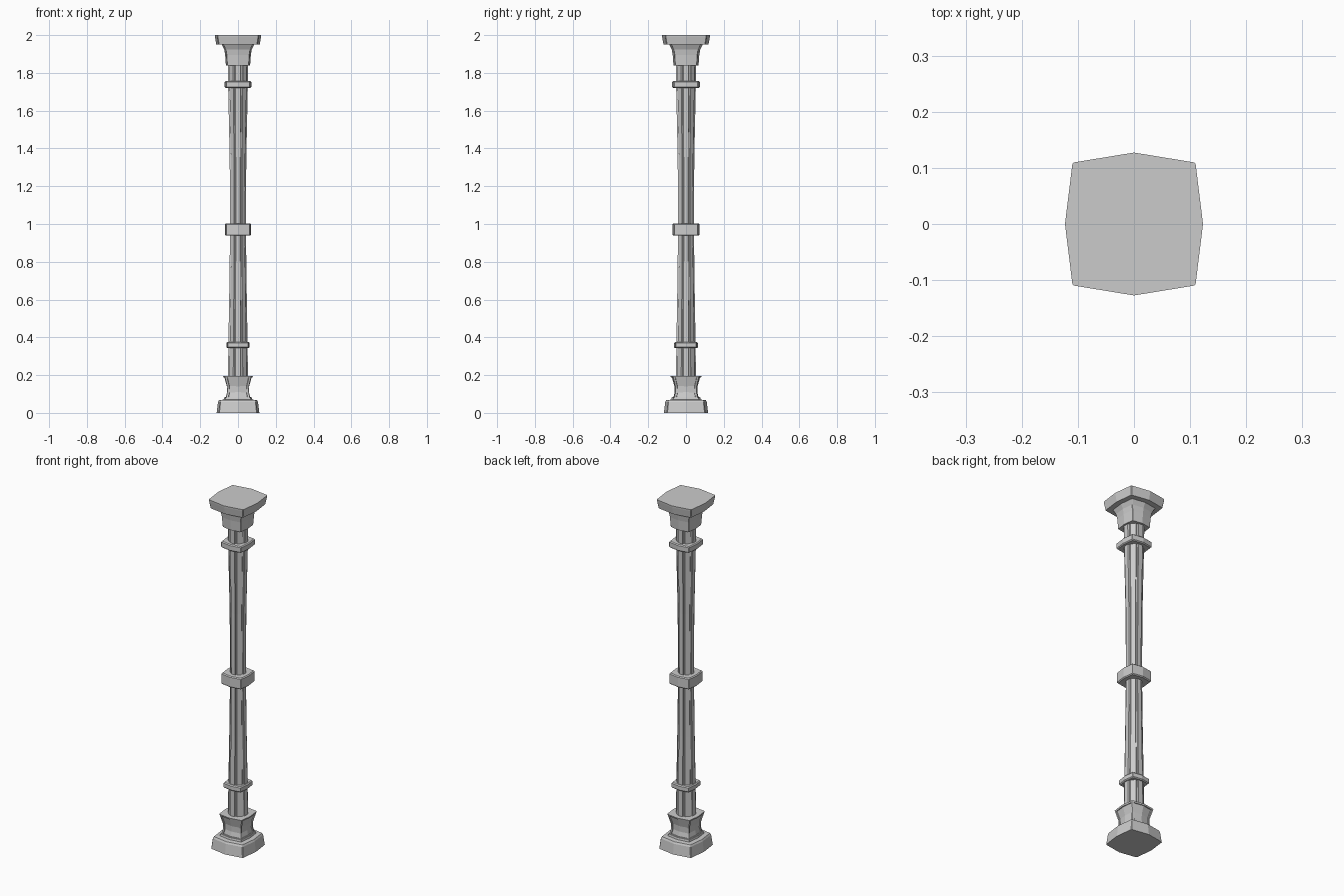
import bpy, bmesh
from math import cos, sin, pi, atan2

if "Cube" in bpy.data.objects:
    bpy.data.objects.remove(bpy.data.objects["Cube"])

def side_plan(r):
    """Bowed square with clipped corners; r is the half width at the bowed middle."""
    c, d, y = r * 0.893, r * 0.868, r * 1.035
    return [(0, -y), (d, -c), (c, -d), (r, 0), (c, d), (d, c),
            (0, y), (-d, c), (-c, d), (-r, 0), (-c, -d), (-d, -c)]

def flute_plan(r):
    """Eight flat ribs separated by V-bottomed grooves."""
    pts = []
    for k in range(8):
        a = k * pi / 4
        rr = r if k % 2 == 0 else r * 0.95
        for x, t in ((rr, -0.27), (rr, 0.27), (r * 0.82, 0.31), (r * 0.82, 0.44)):
            t *= r
            pts.append((x * cos(a) - t * sin(a), x * sin(a) + t * cos(a)))
    return sorted(pts, key=lambda p: atan2(p[1], p[0]))

def loft(name, plan, profile, edit=None):
    """Stack a plan outline at each (radius, z) and cap both ends."""
    bm = bmesh.new()
    rings = [[bm.verts.new((x, y, z)) for x, y in plan(r)] for r, z in profile]
    n = len(rings[0])
    for a, b in zip(rings, rings[1:]):
        for i in range(n):
            j = (i + 1) % n
            bm.faces.new((a[i], a[j], b[j], b[i]))
    bm.faces.new(rings[0][::-1])
    bm.faces.new(rings[-1])
    if edit:
        edit(bm)
    bmesh.ops.recalc_face_normals(bm, faces=bm.faces[:])
    me = bpy.data.meshes.new(name)
    bm.to_mesh(me)
    bm.free()
    ob = bpy.data.objects.new(name, me)
    bpy.context.collection.objects.link(ob)
    return ob

def sink_panels(bm):
    """Recess a framed panel in each of the four sides."""
    bm.normal_update()
    for axis in (0, 1):
        for s in (-1, 1):
            faces = []
            for f in bm.faces:
                n, c = f.normal, f.calc_center_median()
                if (abs(n.z) < 0.9 and n[axis] * s > 0.75
                        and c[axis] * s > 0.04 and abs(c[1 - axis]) > 0.01):
                    faces.append(f)
            bmesh.ops.inset_region(bm, faces=faces, thickness=0.009, use_even_offset=True)
            bmesh.ops.inset_region(bm, faces=faces, thickness=0.001, depth=-0.005,
                                   use_even_offset=True)
            bm.normal_update()

# Plinth
loft("plinth", side_plan, [(0.113, 0), (0.106, 0.058), (0.101, 0.068), (0.076, 0.07), (0.074, 0.082)])

# Flared pedestal with recessed panels
loft("pedestal", side_plan,
     [(0.071, 0.075), (0.063, 0.11), (0.064, 0.14), (0.079, 0.195)], sink_panels)

# Fluted shaft, narrowest at the middle
loft("shaft", flute_plan, [(0.053, 0.18), (0.051, 0.36), (0.046, 0.65), (0.042, 0.97),
                           (0.044, 1.35), (0.052, 1.72), (0.054, 1.85)])

# Bands around the shaft
for name, r, z0, z1 in (("lower_band", 0.061, 0.343, 0.375),
                        ("middle_band", 0.070, 0.938, 1.002),
                        ("upper_band", 0.071, 1.72, 1.757)):
    b = 0.005
    loft(name, side_plan, [(r - b, z0), (r, z0 + b), (r, z1 - b), (r - b, z1)])

# Capital and its slab
loft("capital", side_plan, [(0.064, 1.838), (0.068, 1.895), (0.073, 1.925), (0.087, 1.953)])
loft("abacus", side_plan, [(0.115, 1.95), (0.122, 1.99), (0.123, 2.0)])
